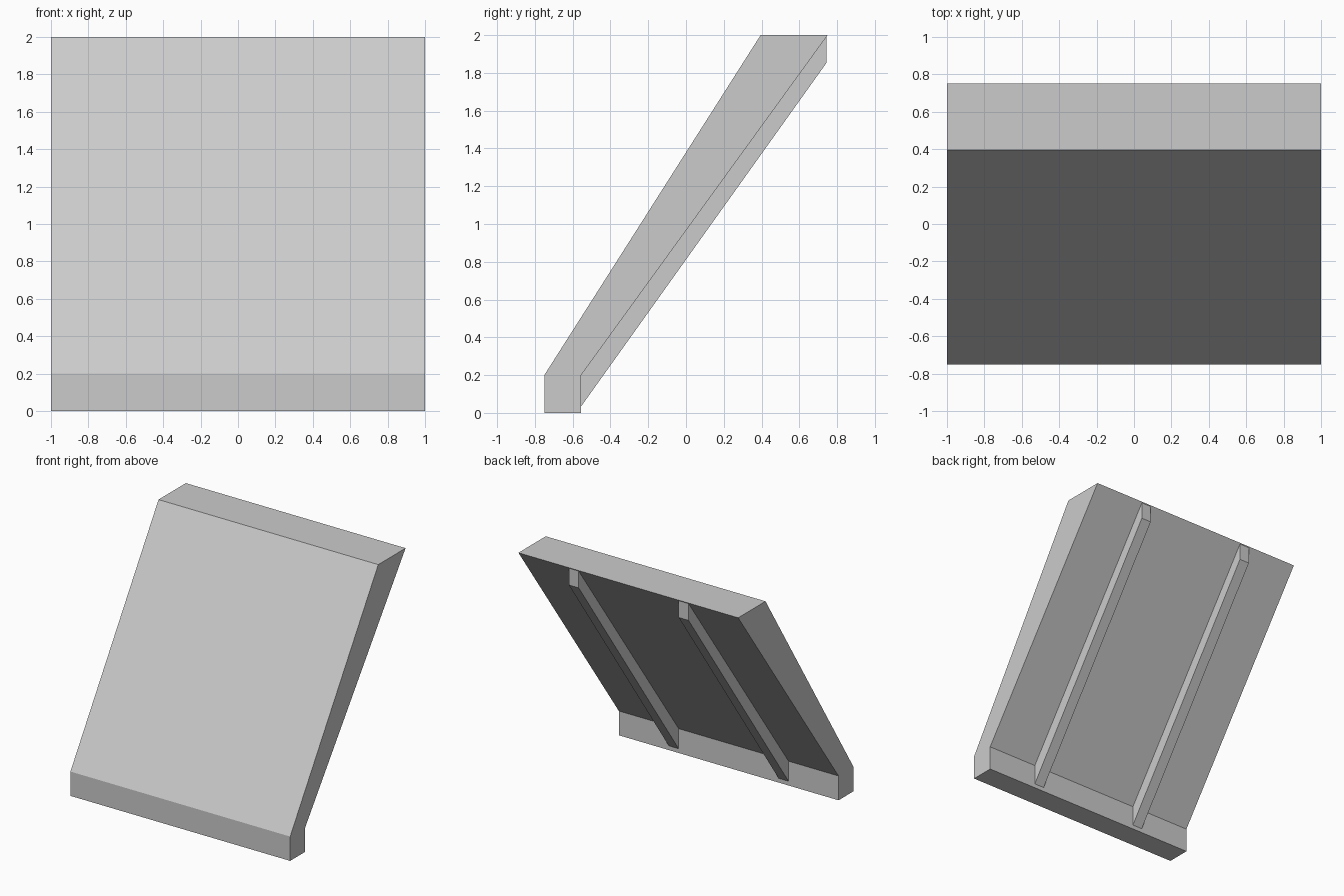
import bpy
import bmesh

cube = bpy.data.objects.get("Cube")
if cube:
    bpy.data.objects.remove(cube, do_unlink=True)

grey = bpy.data.materials.new("plain_grey")
grey.use_nodes = True
colour = (0.6, 0.6, 0.6, 1)
grey.diffuse_color = colour
grey.node_tree.nodes["Principled BSDF"].inputs["Base Color"].default_value = colour


def extrude_profile(name, profile, x_centre, width):
    """Extrude a closed (y, z) outline along x."""
    bm = bmesh.new()
    start = x_centre - width / 2
    face = bm.faces.new([bm.verts.new((start, y, z)) for y, z in profile])
    result = bmesh.ops.extrude_face_region(bm, geom=[face])
    moved = [v for v in result["geom"] if isinstance(v, bmesh.types.BMVert)]
    bmesh.ops.translate(bm, verts=moved, vec=(width, 0, 0))
    bmesh.ops.recalc_face_normals(bm, faces=bm.faces)
    mesh = bpy.data.meshes.new(name)
    bm.to_mesh(mesh)
    bm.free()
    mesh.materials.append(grey)
    obj = bpy.data.objects.new(name, mesh)
    bpy.context.collection.objects.link(obj)
    return obj


FRONT, BACK, FOOT_BACK = -0.75, 0.75, -0.555
FOOT_TOP, TOP = 0.2, 2.0

# Sloping panel with its upright foot
extrude_profile("sloping_panel", [
    (FRONT, 0), (FOOT_BACK, 0), (FOOT_BACK, FOOT_TOP),
    (BACK, TOP), (0.395, TOP), (FRONT, FOOT_TOP)], 0, 2)

# Two support beams along the underside
slope = (TOP - FOOT_TOP) / (BACK - FOOT_BACK)
beam_end = BACK - 0.005
end_top = TOP - 0.005 * slope
for side, x in (("left", 0.5), ("right", -0.5)):
    extrude_profile(side + "_support_beam", [
        (FOOT_BACK, 0.035), (beam_end, 1.855),
        (beam_end, end_top), (FOOT_BACK, FOOT_TOP)], x, 0.09)
